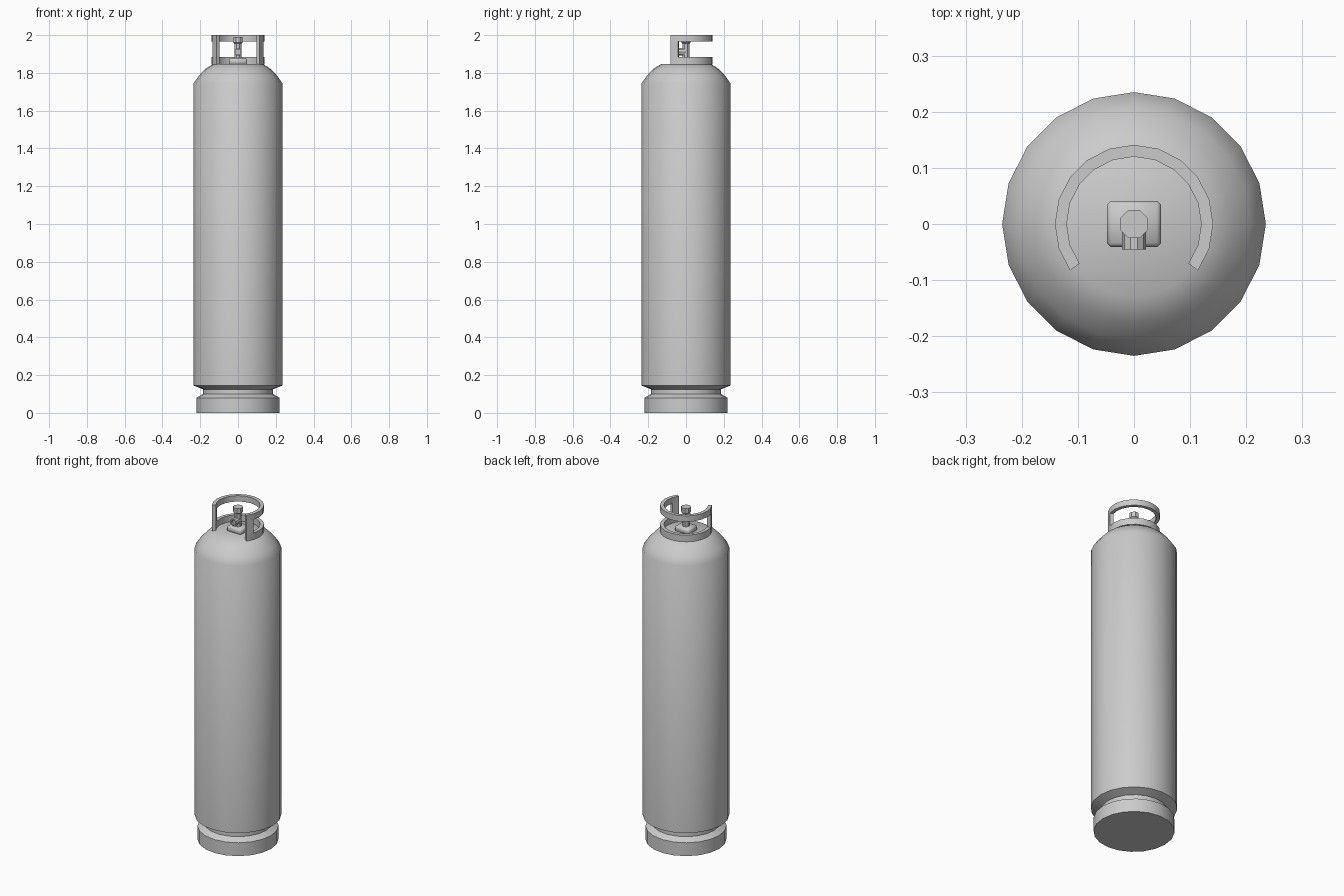
import bpy, bmesh, math
from mathutils import Matrix

if "Cube" in bpy.data.objects:
    bpy.data.objects.remove(bpy.data.objects["Cube"])


def finish(name, bm, angle=35, smooth=True):
    bmesh.ops.recalc_face_normals(bm, faces=bm.faces)
    me = bpy.data.meshes.new(name)
    bm.to_mesh(me)
    bm.free()
    ob = bpy.data.objects.new(name, me)
    bpy.context.collection.objects.link(ob)
    if smooth:
        bpy.ops.object.select_all(action='DESELECT')
        ob.select_set(True)
        bpy.context.view_layer.objects.active = ob
        bpy.ops.object.shade_smooth_by_angle(angle=math.radians(angle))
    return ob


def lathe(name, profile, n, phase=0.0, matrix=None, angle=35):
    """Closed solid of revolution about z from (radius, height) points."""
    bm = bmesh.new()
    rings = [[bm.verts.new((r * math.cos(phase + 2 * math.pi * i / n),
                            r * math.sin(phase + 2 * math.pi * i / n), z))
              for i in range(n)] for r, z in profile]
    for a, b in zip(rings, rings[1:]):
        for i in range(n):
            j = (i + 1) % n
            bm.faces.new((a[i], a[j], b[j], b[i]))
    bm.faces.new(rings[0])
    bm.faces.new(rings[-1])
    if matrix:
        bm.transform(matrix)
    return finish(name, bm, angle)


def arc_band(name, k0, k1, z0, z1, r0=0.12, r1=0.141):
    """Curved strip of the guard, in 18 degree steps from k0 to k1."""
    bm = bmesh.new()
    sections = []
    for k in range(k0, k1 + 1):
        c, s = math.cos(k * math.pi / 10), math.sin(k * math.pi / 10)
        sections.append([bm.verts.new((r * c, r * s, z))
                         for r, z in ((r0, z0), (r1, z0), (r1, z1), (r0, z1))])
    for a, b in zip(sections, sections[1:]):
        for i in range(4):
            j = (i + 1) % 4
            bm.faces.new((a[i], a[j], b[j], b[i]))
    bm.faces.new(sections[0])
    bm.faces.new(sections[-1])
    return finish(name, bm)


# Tank with foot ring, waist groove and rounded shoulder
lathe("tank", [(0.22, 0), (0.22, 0.08), (0.185, 0.1), (0.185, 0.125),
               (0.235, 0.145), (0.235, 1.745), (0.207, 1.785),
               (0.175, 1.82), (0.13, 1.848)], 20)

# Open guard collar: two bands joined by posts at the front ends
arc_band("guard_lower_band", -2, 12, 1.845, 1.885)
arc_band("guard_upper_band", -2, 12, 1.965, 2.0)
arc_band("guard_post_right", -2, -1, 1.885, 1.965)
arc_band("guard_post_left", 11, 12, 1.885, 1.965)

# Valve base block
bm = bmesh.new()
bmesh.ops.create_cube(bm, size=1, matrix=Matrix.Translation((0, 0, 1.861))
                      @ Matrix.Diagonal((0.096, 0.082, 0.034, 1)))
bmesh.ops.bevel(bm, geom=bm.edges[:], offset=0.007, segments=1, affect='EDGES')
finish("valve_base", bm, 50)

# Valve stem with knob
lathe("valve_stem", [(0.02, 1.87), (0.02, 1.955), (0.027, 1.96), (0.027, 1.99)],
      8, math.pi / 8)

# Outlet nozzle facing the front, with a recessed mouth
lathe("valve_outlet", [(0.021, 0), (0.021, 0.045), (0.014, 0.045), (0.014, 0.03)],
      10, 0, Matrix.Translation((0, 0, 1.911)) @ Matrix.Rotation(math.pi / 2, 4, 'X'))
